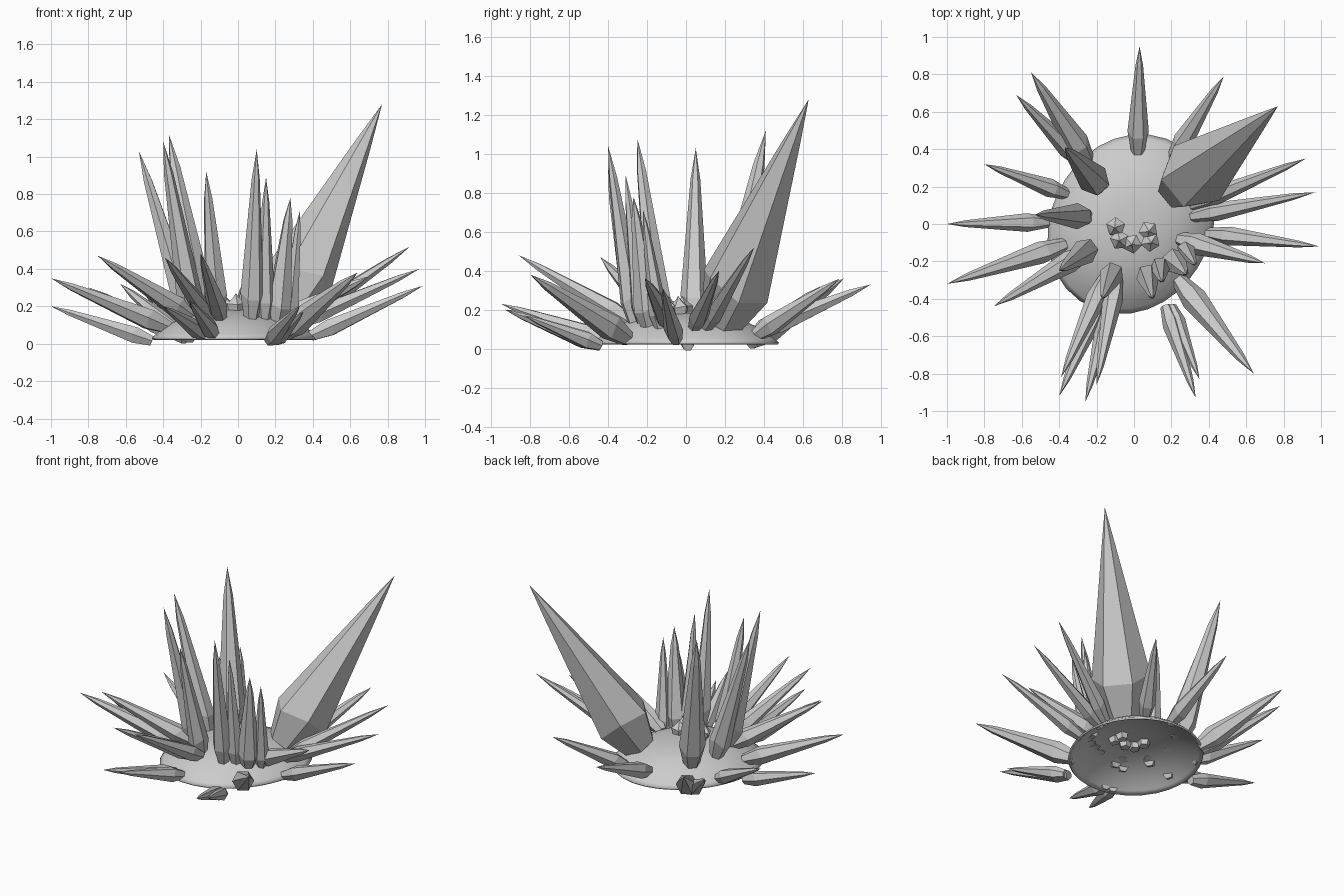
import bpy
import bmesh
import math
from mathutils import Vector

cube = bpy.data.objects.get("Cube")
if cube:
    bpy.data.objects.remove(cube, do_unlink=True)

grey = bpy.data.materials.new("crystal_grey")
grey.use_nodes = True
tone = (0.6, 0.6, 0.6, 1)
grey.diffuse_color = tone
grey.node_tree.nodes["Principled BSDF"].inputs["Base Color"].default_value = tone

RIM_Z, DOME_RISE, DOME_RADIUS, DOME_X = 0.03, 0.155, 0.46, -0.015


def rim_radius(angle):
    """Oval outline of the dome."""
    return DOME_RADIUS * (1 + 0.075 * math.cos(2 * (angle - math.radians(60))))


def dome_height(fraction):
    """Height of the dome at a fraction of its rim radius."""
    return RIM_Z + DOME_RISE * (1 - min(fraction, 1) ** 2.8)


def height_at(x, y):
    """Height of the dome above a point on the ground."""
    x -= DOME_X
    return dome_height(math.hypot(x, y) / rim_radius(math.atan2(y, x)))


def make_object(name, bm):
    bmesh.ops.recalc_face_normals(bm, faces=bm.faces)
    mesh = bpy.data.meshes.new(name)
    bm.to_mesh(mesh)
    bm.free()
    mesh.materials.append(grey)
    obj = bpy.data.objects.new(name, mesh)
    bpy.context.collection.objects.link(obj)
    return obj


def loft(bm, rings, tip):
    """Skin a stack of rings and close the far end at a point."""
    for low, high in zip(rings, rings[1:]):
        for i in range(len(low)):
            j = (i + 1) % len(low)
            bm.faces.new((low[i], low[j], high[j], high[i]))
    last = rings[-1]
    point = bm.verts.new(tip)
    for i in range(len(last)):
        bm.faces.new((last[i], last[(i + 1) % len(last)], point))


def build_dome():
    bm = bmesh.new()
    rings = []
    for fraction in (1, 0.95, 0.87, 0.76, 0.6, 0.4, 0.2):
        ring = []
        for step in range(32):
            a = math.tau * step / 32
            r = fraction * rim_radius(a)
            ring.append(bm.verts.new((r * math.cos(a) + DOME_X, r * math.sin(a),
                                      dome_height(fraction))))
        rings.append(ring)
    loft(bm, rings, (DOME_X, 0, dome_height(0)))
    for face in bm.faces:
        face.smooth = True
    dome = make_object("dome", bm)
    shell = dome.modifiers.new("shell", "SOLIDIFY")
    shell.thickness = 0.012
    shell.offset = -1


def build_crystal(name, tip, root, radius, sides=6, sink=0.015, shoulder=0.18, neck=0.36):
    """Faceted spike: narrow foot, wide shoulder, long taper to the tip."""
    foot = Vector((*root, height_at(*root) - sink))
    axis = Vector(tip) - foot
    turn = axis.to_track_quat("Z", "Y")
    bm = bmesh.new()
    rings = []
    for along, width in ((0, 0.6), (shoulder, 1), (0.82, neck)):
        ring = []
        for i in range(sides):
            a = math.tau * i / sides
            # Uneven shoulder height gives the facets a cut look
            slide = 0.025 * math.cos(2 * a) if along == shoulder else 0
            offset = Vector((math.cos(a), math.sin(a), 0)) * radius * width
            ring.append(bm.verts.new(foot + axis * (along + slide) + turn @ offset))
        rings.append(ring)
    bm.faces.new(rings[0])
    loft(bm, rings, tip)
    make_object(name, bm)


build_dome()

# Low crystals fanning out around the edge: name, tip, root, radius
low_crystals = [
    ("back_crystal", (0.03, 0.95, 0.33), (0.02, 0.38), 0.057),
    ("back_left_crystal", (0.48, 0.79, 0.36), (0.21, 0.36), 0.055),
    ("left_rear_crystal", (0.92, 0.35, 0.52), (0.31, 0.1), 0.05),
    ("left_middle_crystal", (0.97, 0.17, 0.4), (0.31, 0.04), 0.05),
    ("left_front_crystal", (0.99, -0.12, 0.31), (0.39, -0.05), 0.05),
    ("left_short_crystal", (0.7, -0.21, 0.36), (0.24, -0.08), 0.06),
    ("front_left_crystal", (0.64, -0.8, 0.38), (0.24, -0.3), 0.07),
    ("front_low_crystal", (0.33, -0.93, 0.2), (0.17, -0.44), 0.05),
    ("front_low_twin", (0.35, -0.83, 0.17), (0.2, -0.44), 0.045),
    ("front_crystal", (-0.26, -0.95, 0.23), (-0.13, -0.43), 0.05),
    ("front_upper_crystal", (-0.2, -0.86, 0.48), (-0.09, -0.28), 0.055),
    ("front_right_crystal", (-0.4, -0.92, 0.2), (-0.18, -0.42), 0.05),
    ("front_right_twin", (-0.39, -0.82, 0.46), (-0.15, -0.28), 0.055),
    ("right_front_crystal", (-0.75, -0.44, 0.47), (-0.24, -0.14), 0.06),
    ("right_long_crystal", (-1, -0.32, 0.35), (-0.37, -0.11), 0.06),
    ("right_low_crystal", (-1, 0, 0.2), (-0.46, 0.01), 0.05),
    ("right_rear_crystal", (-0.8, 0.32, 0.3), (-0.36, 0.16), 0.05),
    ("back_right_crystal", (-0.63, 0.69, 0.32), (-0.28, 0.33), 0.055),
    ("back_right_twin", (-0.55, 0.81, 0.36), (-0.25, 0.34), 0.07),
]
for name, tip, root, radius in low_crystals:
    build_crystal(name, tip, root, radius)

# Tall crystals standing on the crown
tall_crystals = [
    ("tall_back_right", (-0.37, 0.41, 1.12), (-0.19, 0.21), 0.085),
    ("tall_right", (-0.53, 0.05, 1.03), (-0.26, 0.04), 0.07),
    ("tall_front_right", (-0.4, -0.25, 1.08), (-0.24, -0.13), 0.07),
    ("tall_front", (-0.17, -0.4, 0.92), (-0.11, -0.25), 0.065),
    ("tall_front_middle", (0.1, -0.4, 1.04), (0.07, -0.26), 0.063),
    ("tall_front_inner", (0.15, -0.31, 0.89), (0.14, -0.22), 0.055),
    ("tall_front_left", (0.28, -0.27, 0.78), (0.21, -0.19), 0.07),
    ("tall_left", (0.33, -0.22, 0.71), (0.27, -0.13), 0.05),
]
for name, tip, root, radius in tall_crystals:
    build_crystal(name, tip, root, radius, shoulder=0.13)

# One giant leaning crystal
build_crystal("giant_crystal", (0.77, 0.63, 1.28), (0.23, 0.185), 0.19,
              sink=0, shoulder=0.17, neck=0.23)

# Small buds clustered in the middle of the crown
for x, y in ((-0.09, -0.01), (-0.07, -0.08), (-0.01, -0.1), (0.07, -0.03), (0.08, -0.09)):
    build_crystal("crown_bud", (x * 1.15, y - 0.01, 0.27), (x, y), 0.053,
                  sides=5, sink=0.05, shoulder=0.6)
